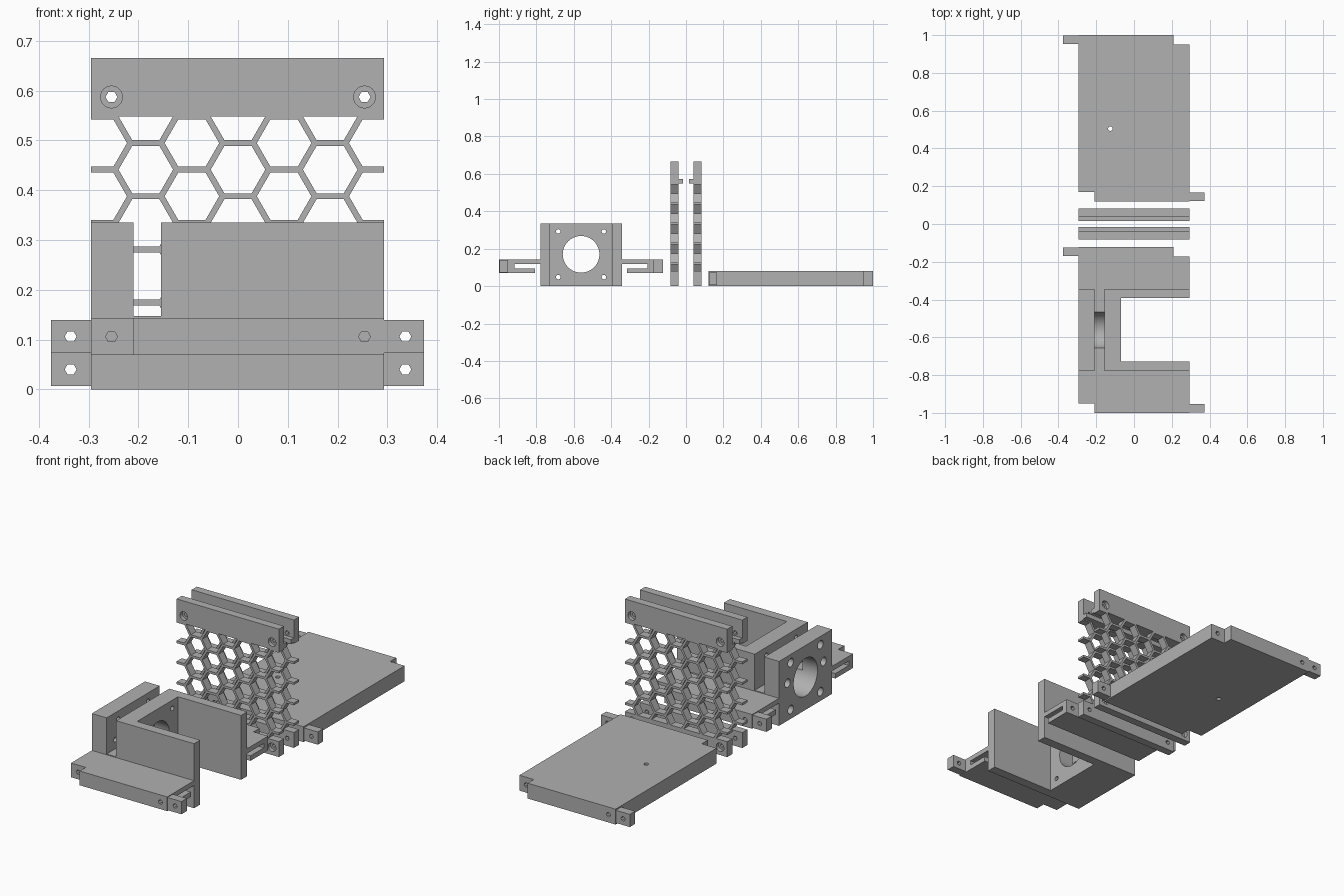
import bpy, bmesh, math

if "Cube" in bpy.data.objects:
    bpy.data.objects.remove(bpy.data.objects["Cube"], do_unlink=True)

grey = bpy.data.materials.new("matte grey")
grey.use_nodes = True
COLOUR = (0.44, 0.44, 0.44, 1)
grey.diffuse_color = COLOUR
grey.node_tree.nodes["Principled BSDF"].inputs["Base Color"].default_value = COLOUR


def extrude(bm, pts, axis, a, b):
    """Add a closed profile swept from a to b along an axis."""
    place = {"x": lambda u, v, w: (w, u, v),
             "y": lambda u, v, w: (u, w, v),
             "z": lambda u, v, w: (u, v, w)}[axis]
    low = [bm.verts.new(place(u, v, a)) for u, v in pts]
    top = [bm.verts.new(place(u, v, b)) for u, v in pts]
    n = len(pts)
    faces = [bm.faces.new(low), bm.faces.new(top)]
    for i in range(n):
        j = (i + 1) % n
        faces.append(bm.faces.new((low[i], low[j], top[j], top[i])))
    bmesh.ops.recalc_face_normals(bm, faces=faces)


def rect(u0, u1, v0, v1):
    return [(u0, v0), (u1, v0), (u1, v1), (u0, v1)]


def ring(u, v, r, n=6):
    return [(u + r * math.cos(math.tau * i / n), v + r * math.sin(math.tau * i / n))
            for i in range(n)]


def make_object(name, solids):
    bm = bmesh.new()
    for s in solids:
        extrude(bm, *s)
    mesh = bpy.data.meshes.new(name)
    bm.to_mesh(mesh)
    bm.free()
    mesh.materials.append(grey)
    obj = bpy.data.objects.new(name, mesh)
    bpy.context.scene.collection.objects.link(obj)
    return obj


def part(name, solid, cuts=(), smooth=False):
    """One solid with any number of cuts applied, one boolean per cut group."""
    obj = make_object(name, [solid])
    for group in cuts:
        cutter = make_object("cutter", group)
        cutter.hide_render = True
        mod = obj.modifiers.new("cut", "BOOLEAN")
        mod.operation, mod.solver, mod.object = "DIFFERENCE", "EXACT", cutter
        dg = bpy.context.evaluated_depsgraph_get()
        mesh = bpy.data.meshes.new_from_object(obj.evaluated_get(dg))
        obj.modifiers.clear()
        obj.data = mesh
        bpy.data.objects.remove(cutter, do_unlink=True)
    if smooth:
        bpy.ops.object.select_all(action="DESELECT")
        obj.select_set(True)
        bpy.context.view_layer.objects.active = obj
        bpy.ops.object.shade_smooth_by_angle(angle=math.radians(30))
    return obj


X0, X1 = -0.295, 0.293      # common width of all parts
NOTCH = 0.21                # inner edge of corner notches
SCREW_X, TAB_X, SCREW_R = 0.254, 0.336, 0.012
STEP = 0.05                 # depth of notches and tabs


def tabs(label, y0, y1, z0):
    """Two screw tabs on opposite corners."""
    for side, a, b, ya, yb in (("right", -0.375, X0, y1 - STEP + 0.003, y1 - 0.003),
                               ("left", X1, 0.373, y0 + 0.003, y0 + STEP - 0.003)):
        hole = ("y", ya - 0.02, yb + 0.02)
        x = math.copysign(TAB_X, a)
        part(f"{label}_{side}_tab", (rect(a, b, z0, z0 + 0.066), "y", ya, yb),
             [[(ring(x, z0 + 0.033, SCREW_R), *hole)]])


def end_holes(y0, y1, z):
    """Blind screw holes in both ends, plain end and notch wall alike."""
    return [(ring(s * SCREW_X, z, SCREW_R), "y", a, b)
            for s in (-1, 1)
            for a, b in ((y0 - 0.01, y0 + 0.08), (y1 - 0.08, y1 + 0.01))]


# Base plate with two notched corners
B0, B1 = 0.12, 1.0
outline = [(-NOTCH, B0), (X1, B0), (X1, B1 - STEP), (NOTCH, B1 - STEP),
           (NOTCH, B1), (X0, B1), (X0, B0 + STEP), (-NOTCH, B0 + STEP)]
part("base_plate", (outline, "z", 0, 0.08),
     [end_holes(B0, B1, 0.04),
      [(ring(-0.125, 0.505, 0.012, 16), "z", -0.05, 0.2)]])
tabs("base", B0, B1, 0.007)

# Honeycomb layout
SIDE = 0.0617
PITCH = SIDE * math.sqrt(3)
CELL_R = (PITCH - 0.012) / math.sqrt(3)
MESH0, MESH1, TOP = 0.08, 0.548, 0.665
cells = []
for col in range(-3, 4):
    for row in range(6):
        z = MESH1 - PITCH * (row + (0.5 if col % 2 else 0))
        cells.append((col * SIDE * 1.5, z))

# Two facing vent panels, outer faces turned away from each other
for label, s in (("front", -1), ("back", 1)):
    inner, outer = s * 0.041, s * 0.083
    ya, yb = sorted((inner, outer))
    through = ("y", ya - 0.03, yb + 0.03)
    part(f"{label}_vent_mesh", (rect(X0, X1, MESH0, MESH1), "y", ya, yb),
         [[(ring(x, z, CELL_R), *through) for x, z in cells]])
    for bar, z0, z1, hz in (("top", MESH1, TOP, 0.587), ("bottom", 0, MESH0, 0.04)):
        sinks = [(ring(k * SCREW_X, hz, 0.022, 24), "y",
                  *sorted((outer + s * 0.02, outer - s * 0.02))) for k in (-1, 1)]
        holes = [(ring(k * SCREW_X, hz, SCREW_R), *through) for k in (-1, 1)]
        part(f"{label}_vent_{bar}_bar", (rect(X0, X1, z0, z1), "y", ya, yb),
             [sinks, holes])
    # Short rims under the top bar where the end cells close
    for k in range(-3, 4, 2):
        c = k * SIDE * 1.5
        part(f"{label}_vent_rim", (rect(max(X0, c - CELL_R / 2), min(X1, c + CELL_R / 2),
                                        MESH1 - 0.006, MESH1), "y", ya, yb))
    part(f"{label}_vent_lip", (rect(X0, X1, MESH1, 0.572), "y",
                               *sorted((inner, s * 0.017))))

# Motor bracket body: U-shaped walls, a slot and a round bore
MID, HALF, CZ, HIGH = -0.561, 0.218, 0.17, 0.335
corners = [(MID + a * 0.122, CZ + b * 0.122) for a in (-1, 1) for b in (-1, 1)]
recess = (rect(MID - 0.168, MID + 0.168, -0.1, 0.5), "x", -0.07, 0.5)
gap = (rect(-0.21, -0.155, 0.147, 0.5), "y", -0.9, -0.2)
bore = (ring(MID, CZ, 0.098, 48), "x", -0.4, 0)
screws = [(ring(y, z, SCREW_R, 16), "x", -0.4, 0) for y, z in corners]
mounts = corners + [(MID + a * 0.148, 0.195) for a in (-1, 1)]
sockets = [(ring(y, z, 0.022, 20), "x", -0.4, -0.23) for y, z in mounts]
side_screws = [(ring(y, z, SCREW_R, 16), "x", -0.4, -0.18) for y, z in mounts[4:]]
part("bracket_body", (rect(MID - HALF, MID + HALF, 0, HIGH), "x", X0, X1),
     [[recess], [gap], [bore], screws, sockets, side_screws], smooth=True)

# Bracket flanges with a slotted channel and one notched corner each
END, F0, F1 = 0.439, 0.069, 0.143
channel = [(HALF, F1), (END, F1), (END, F0), (0.245, F0), (0.245, 0.095),
           (0.355, 0.095), (0.355, 0.118), (HALF, 0.118)]
for label, s in (("front", -1), ("back", 1)):
    profile = [(MID + s * u, v) for u, v in channel]
    edge = MID + s * END
    ys = sorted((edge - s * STEP, edge + s * 0.05))
    xs = sorted((s * NOTCH, s * 0.4))
    part(f"bracket_{label}_flange", (profile, "x", X0, X1),
         [[(rect(*xs, 0, 0.3), "y", *ys)],
          end_holes(MID - END, MID + END, 0.106)])
tabs("bracket", MID - END, MID + END, F0 + 0.004)
